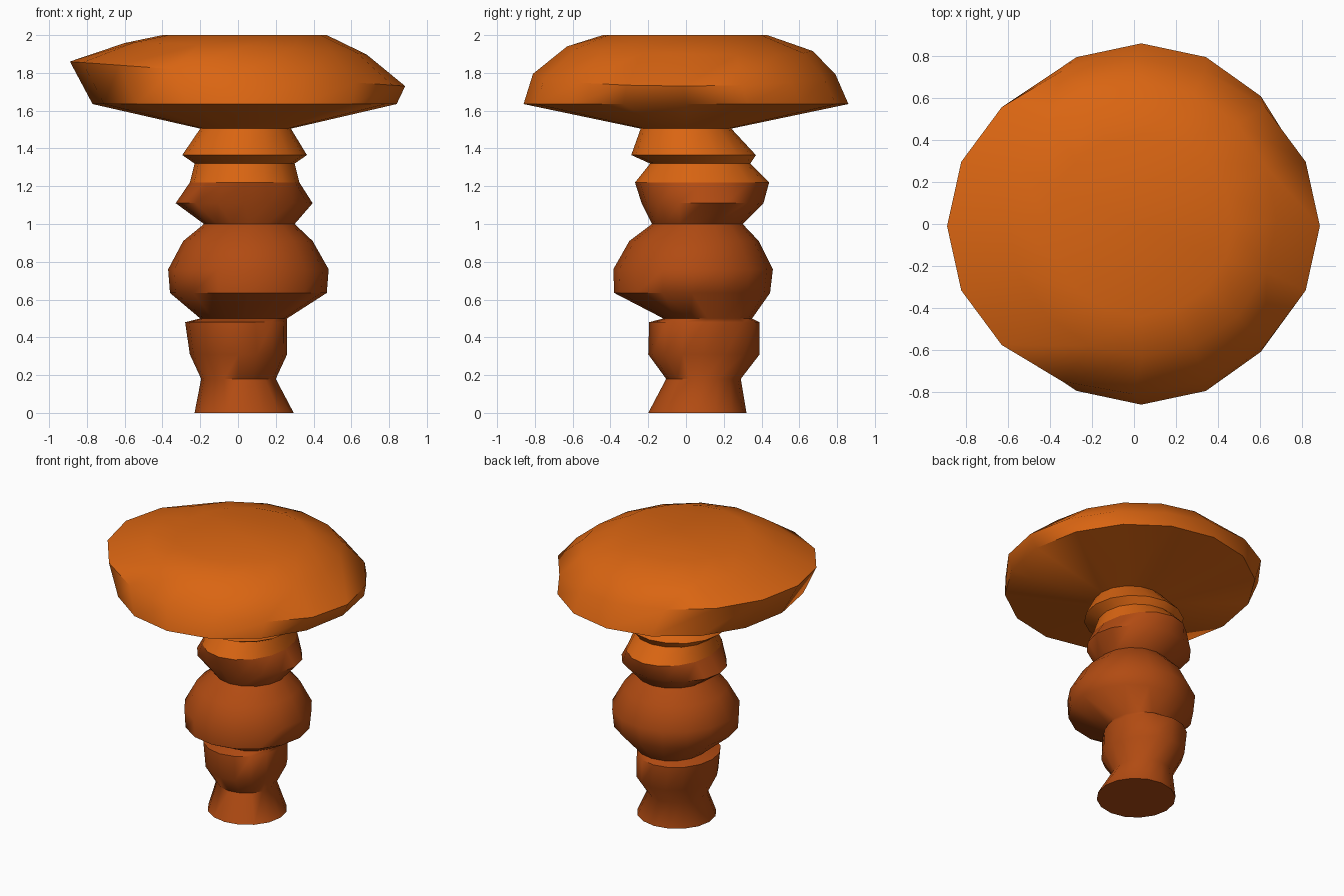
import bpy, bmesh, math

if "Cube" in bpy.data.objects:
    bpy.data.objects.remove(bpy.data.objects["Cube"])

SIDES = 16


def material(name, rgb):
    m = bpy.data.materials.new(name)
    m.diffuse_color = (*rgb, 1)
    m.use_nodes = True
    m.node_tree.nodes["Principled BSDF"].inputs["Base Color"].default_value = m.diffuse_color
    return m


def lofted(name, rings, mat, cap_bottom, cap_top):
    """Ring: x min, x max, y min, y max, z, tilt in x, tilt in y."""
    bm = bmesh.new()
    loops = []
    for x0, x1, y0, y1, z, tx, ty in rings:
        loop = []
        for i in range(SIDES):
            a = 2 * math.pi * i / SIDES
            c, s = math.cos(a), math.sin(a)
            loop.append(bm.verts.new(((x0 + x1) / 2 + c * (x1 - x0) / 2,
                                      (y0 + y1) / 2 + s * (y1 - y0) / 2,
                                      z + tx * c + ty * s)))
        loops.append(loop)
    for lo, hi in zip(loops, loops[1:]):
        for i in range(SIDES):
            j = (i + 1) % SIDES
            bm.faces.new((lo[i], lo[j], hi[j], hi[i]))
    if cap_bottom:
        bm.faces.new(loops[0][::-1])
    if cap_top:
        bm.faces.new(loops[-1])
    me = bpy.data.meshes.new(name)
    bm.to_mesh(me)
    bm.free()
    me.materials.append(mat)
    ob = bpy.data.objects.new(name, me)
    bpy.context.collection.objects.link(ob)
    bpy.ops.object.select_all(action='DESELECT')
    ob.select_set(True)
    bpy.context.view_layer.objects.active = ob
    bpy.ops.object.shade_smooth_by_angle(angle=math.radians(55))
    return ob


rust = material("rust brown", (0.44, 0.07, 0.006))
orange = material("orange", (0.70, 0.13, 0.006))

# Knobbly stem
seam = (-0.255, 0.325, -0.27, 0.44, 1.22, 0, 0)
lofted("stem", [
    (-0.23, 0.295, -0.20, 0.32, 0.0, 0, 0),
    (-0.195, 0.20, -0.105, 0.29, 0.18, 0, 0),
    (-0.255, 0.26, -0.20, 0.39, 0.31, 0, 0),
    (-0.28, 0.26, -0.195, 0.39, 0.48, 0, 0),
    (-0.20, 0.26, -0.12, 0.35, 0.50, 0, 0),
    (-0.36, 0.47, -0.38, 0.445, 0.635, 0, 0),
    (-0.37, 0.48, -0.385, 0.46, 0.76, 0, 0),
    (-0.29, 0.395, -0.30, 0.385, 0.91, 0, 0),
    (-0.18, 0.30, -0.18, 0.30, 1.0, 0, 0),
    (-0.33, 0.395, -0.235, 0.41, 1.11, 0, 0),
    seam], rust, True, False)

# Neck and tilted mushroom cap
lofted("cap", [
    seam,
    (-0.23, 0.30, -0.19, 0.34, 1.32, 0, 0),
    (-0.295, 0.365, -0.29, 0.37, 1.365, 0, 0),
    (-0.20, 0.28, -0.24, 0.24, 1.505, 0, 0),
    (-0.77, 0.84, -0.86, 0.86, 1.635, 0, 0),
    (-0.89, 0.885, -0.81, 0.79, 1.795, -0.065, 0),
    (-0.60, 0.68, -0.63, 0.67, 1.928, -0.03, -0.012),
    (-0.40, 0.47, -0.44, 0.43, 2.0, 0, 0)], orange, False, True)
